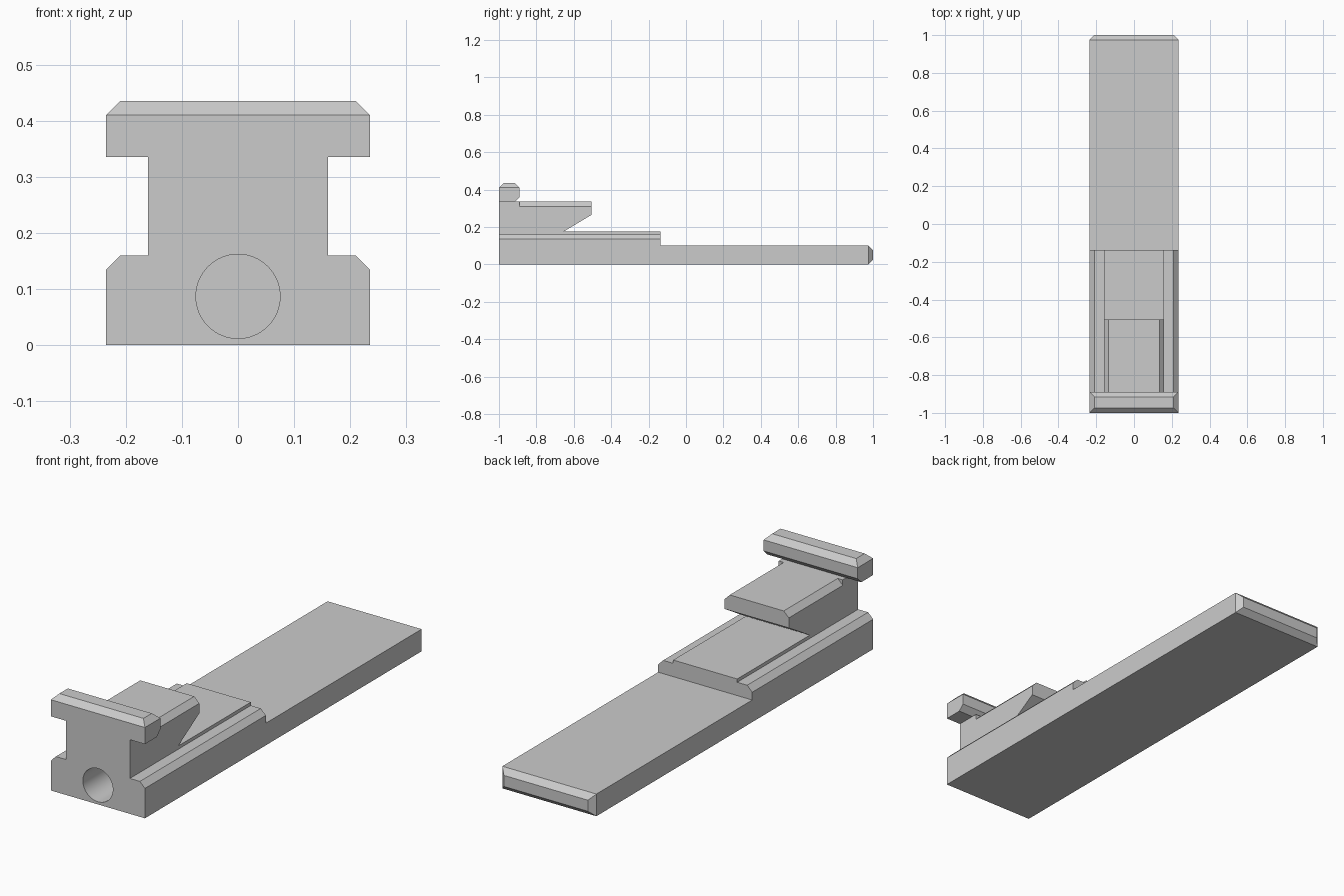
import bpy
import bmesh
from math import radians
from mathutils import Vector

cube = bpy.data.objects.get("Cube")
if cube:
    bpy.data.objects.remove(cube, do_unlink=True)

HALF = 0.235    # half width of the base and the top bar
NECK = 0.16     # half width of the post, block and raised strip
CUT = 0.025     # chamfer size
STEP = -0.137   # where the thick base drops to the thin tongue
BAR_BACK = -0.89

grey = bpy.data.materials.new("plain_grey")
grey.use_nodes = True
colour = (0.6, 0.6, 0.6, 1)
grey.diffuse_color = colour
grey.node_tree.nodes["Principled BSDF"].inputs["Base Color"].default_value = colour


def prism(name, points, along, chamfer=None):
    """Extrude a closed 3D outline, then chamfer the edges picked by a rule."""
    bm = bmesh.new()
    face = bm.faces.new([bm.verts.new(p) for p in points])
    new = bmesh.ops.extrude_face_region(bm, geom=[face])["geom"]
    moved = [v for v in new if isinstance(v, bmesh.types.BMVert)]
    bmesh.ops.translate(bm, verts=moved, vec=Vector(along))
    bmesh.ops.recalc_face_normals(bm, faces=bm.faces)
    if chamfer:
        edges = [e for e in bm.edges if chamfer(e.verts[0].co, e.verts[1].co)]
        bmesh.ops.bevel(bm, geom=edges, offset=CUT, segments=1,
                        profile=0.5, affect='EDGES')
    mesh = bpy.data.meshes.new(name)
    bm.to_mesh(mesh)
    bm.free()
    mesh.materials.append(grey)
    obj = bpy.data.objects.new(name, mesh)
    bpy.context.collection.objects.link(obj)
    return obj


def box(name, half, y0, y1, z0, z1, chamfer=None):
    outline = [(-half, y0, z0), (half, y0, z0), (half, y0, z1), (-half, y0, z1)]
    return prism(name, outline, (0, y1 - y0, 0), chamfer)


def both(axis, value):
    """Rule: the whole edge lies at this coordinate."""
    return lambda a, b: abs(a[axis] - value) < 1e-4 and abs(b[axis] - value) < 1e-4


# Thick base with chamfered shoulders and a raised centre strip
side = [(HALF, 0), (HALF, 0.135), (HALF - CUT, 0.16), (NECK, 0.16), (NECK, 0.175)]
section = side + [(-x, z) for x, z in reversed(side)]
base = prism("base_body", [(x, -1, z) for x, z in section], (0, STEP + 1, 0))

# Blind round bore in the front of the base
bpy.ops.mesh.primitive_cylinder_add(vertices=64, radius=0.075, depth=1,
                                    location=(0, -1, 0.087),
                                    rotation=(radians(90), 0, 0))
cutter = bpy.context.object
cutter.name = "bore_cutter"
cutter.hide_render = True
cutter.data.materials.append(grey)
bore = base.modifiers.new("bore", 'BOOLEAN')
bore.operation = 'DIFFERENCE'
bore.solver = 'EXACT'
bore.object = cutter
bpy.ops.object.select_all(action='DESELECT')
bpy.context.view_layer.objects.active = base
base.select_set(True)
bpy.ops.object.modifier_apply(modifier=bore.name)
bpy.data.objects.remove(cutter, do_unlink=True)
bpy.ops.object.shade_smooth_by_angle(angle=radians(30))

# Thin tongue with a chamfered rear end
box("tongue", HALF, STEP, 1, 0, 0.1, both(1, 1))

# Upright post carrying the top bar
box("post", NECK, -1, BAR_BACK, 0.175, 0.335)

# Overhanging block with a sloped underside and chamfered long top edges
overhang = [(BAR_BACK, 0.175), (-0.655, 0.175), (-0.505, 0.265),
            (-0.505, 0.335), (BAR_BACK, 0.335)]
top = both(2, 0.335)
prism("overhanging_block", [(-NECK, y, z) for y, z in overhang], (2 * NECK, 0, 0),
      lambda a, b: top(a, b) and abs(a.x - b.x) < 1e-4)

# Top bar, chamfered around its top and along its lower rear edge
bar_top, bar_low, bar_rear = both(2, 0.435), both(2, 0.335), both(1, BAR_BACK)
box("top_bar", HALF, -1, BAR_BACK, 0.335, 0.435,
    lambda a, b: bar_top(a, b) or (bar_low(a, b) and bar_rear(a, b)))
